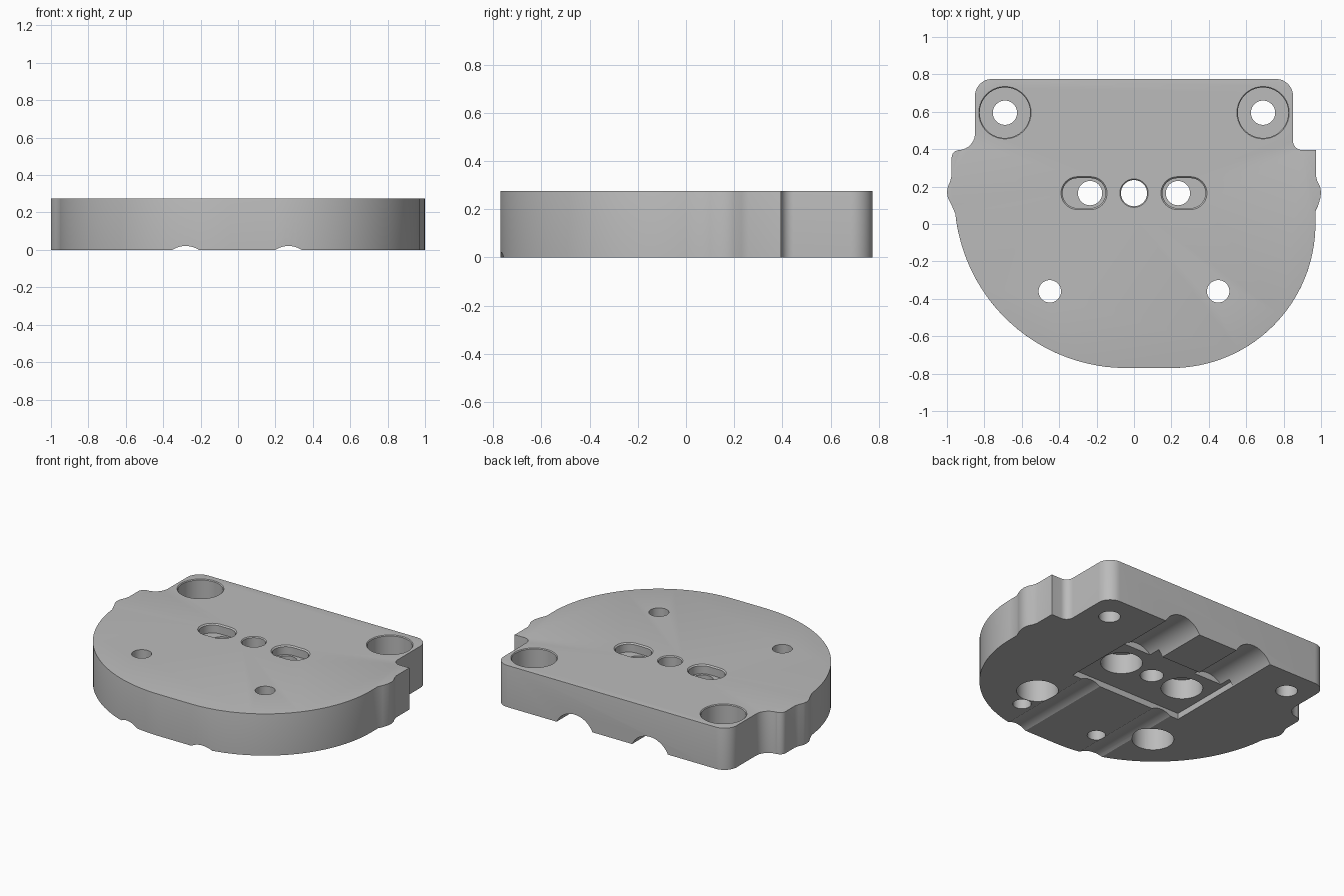
import bpy, bmesh, math

if "Cube" in bpy.data.objects:
    bpy.data.objects.remove(bpy.data.objects["Cube"])

HEIGHT = 0.275

grey = bpy.data.materials.new("plain grey")
grey.use_nodes = True
tone = (0.5, 0.5, 0.5, 1)
grey.diffuse_color = tone
grey.node_tree.nodes["Principled BSDF"].inputs["Base Color"].default_value = tone


def arc(cx, cy, r, start, end, n):
    """Points along an arc, angles in degrees."""
    angles = [math.radians(start + (end - start) * i / n) for i in range(n + 1)]
    return [(cx + r * math.cos(a), cy + r * math.sin(a)) for a in angles]


def loft(name, rings):
    """Closed solid through a list of (points, z) rings."""
    bm = bmesh.new()
    loops = [[bm.verts.new((x, y, z)) for x, y in pts] for pts, z in rings]
    for low, high in zip(loops, loops[1:]):
        for i in range(len(low)):
            j = (i + 1) % len(low)
            bm.faces.new((low[i], low[j], high[j], high[i]))
    bm.faces.new(loops[0][::-1])
    bm.faces.new(loops[-1])
    bmesh.ops.recalc_face_normals(bm, faces=bm.faces)
    return finish(name, bm)


def finish(name, bm):
    mesh = bpy.data.meshes.new(name)
    bm.to_mesh(mesh)
    bm.free()
    ob = bpy.data.objects.new(name, mesh)
    mesh.materials.append(grey)
    bpy.context.collection.objects.link(ob)
    return ob


# Plate outline, counter-clockwise from the front flat
outline = arc(0.2, 0, 0.77, -90, 0, 32)
outline += [(0.97, 0.07), (0.985, 0.1), (0.997, 0.14), (1.0, 0.17), (0.995, 0.2),
            (0.98, 0.23), (0.972, 0.26), (0.972, 0.395)]
outline += arc(0.9, 0.445, 0.05, 270, 180, 8)
outline += arc(0.76, 0.685, 0.09, 0, 90, 10)
outline += arc(-0.76, 0.685, 0.09, 90, 180, 10)
outline += arc(-0.94, 0.485, 0.09, 0, -90, 10)
outline += arc(-0.935, 0.355, 0.04, 90, 180, 6)
outline += [(-0.975, 0.26), (-0.982, 0.23), (-0.995, 0.2), (-1.0, 0.17),
            (-0.995, 0.14), (-0.975, 0.1)]
outline += arc(-0.04, 0.15, 0.92, 186, 270, 36)

plate = loft("mounting_plate", [(outline, 0), (outline, HEIGHT)])

# Rounded top rim
bm = bmesh.new()
bm.from_mesh(plate.data)
rim = [e for e in bm.edges if all(v.co.z > HEIGHT - 0.001 for v in e.verts)]
bmesh.ops.bevel(bm, geom=rim, offset=0.022, segments=4, profile=0.5,
                affect='EDGES', clamp_overlap=True)
bm.to_mesh(plate.data)
bm.free()


def cut(cutter):
    cutter.hide_render = True
    mod = plate.modifiers.new("cut", 'BOOLEAN')
    mod.operation = 'DIFFERENCE'
    mod.solver = 'EXACT'
    mod.object = cutter
    bpy.context.view_layer.objects.active = plate
    bpy.ops.object.modifier_apply(modifier=mod.name)
    bpy.data.objects.remove(cutter)


def pocket(x, y, r, z0, z1, stretch=0, flare=0):
    """Round or slotted hole, with an optional eased top edge."""
    def ring(radius):
        pts = arc(x + stretch, y, radius, -90, 90, 20)
        pts += arc(x - stretch, y, radius, 90, 270, 20)
        return pts if stretch else arc(x, y, radius, 0, 351, 39)
    rings = [(ring(r), z0), (ring(r), z1)]
    if flare:
        rings = [(ring(r), z0), (ring(r), HEIGHT - flare),
                 (ring(r + flare * 2), HEIGHT + flare)]
    cut(loft("hole_cutter", rings))


def groove(x, y0, y1, r, z):
    """Round channel running front to back under the plate."""
    ob = loft("groove_cutter", [(arc(0, 0, r, 0, 354, 59), y0), (arc(0, 0, r, 0, 354, 59), y1)])
    for v in ob.data.vertices:
        a, b, c = v.co
        v.co = (x + a, c, z + b)
    ob.data.flip_normals()
    cut(ob)


# Central recess underneath
recess = [(-0.41, -0.08), (0.41, -0.08), (0.41, 0.43), (-0.41, 0.43)]
cut(loft("recess_cutter", [(recess, -0.1), (recess, 0.04)]))

# Channels underneath: shallow at the front, deep at the back
for x in (-0.28, 0.27):
    groove(x, -1.0, -0.06, 0.13, -0.109)
    groove(x, 0.35, 1.0, 0.145, -0.063)

# Centre hole
pocket(0, 0.165, 0.07, -0.1, 0.4, flare=0.006)

for side in (-1, 1):
    # Rear screw holes, counterbored from above
    pocket(side * 0.69, 0.595, 0.065, -0.1, 0.4)
    pocket(side * 0.69, 0.595, 0.135, 0.1, 0.4, flare=0.005)
    # Front screw holes, counterbored from below
    pocket(side * 0.45, -0.36, 0.06, -0.1, 0.4)
    pocket(side * 0.45, -0.36, 0.125, -0.1, 0.17)
    # Slotted pockets above, counterbored from below
    pocket(side * 0.235, 0.165, 0.065, -0.1, 0.25)
    pocket(side * 0.235, 0.165, 0.125, -0.1, 0.17)
    pocket(side * 0.267, 0.165, 0.08, 0.215, 0.4, stretch=0.035, flare=0.008)

# Blind pin holes underneath
for x in (0.42, -0.16):
    pocket(x, -0.54, 0.055, -0.1, 0.12)

# Smooth shading with crisp edges
bpy.ops.object.select_all(action='DESELECT')
plate.select_set(True)
bpy.context.view_layer.objects.active = plate
bpy.ops.object.shade_smooth_by_angle(angle=math.radians(30))
